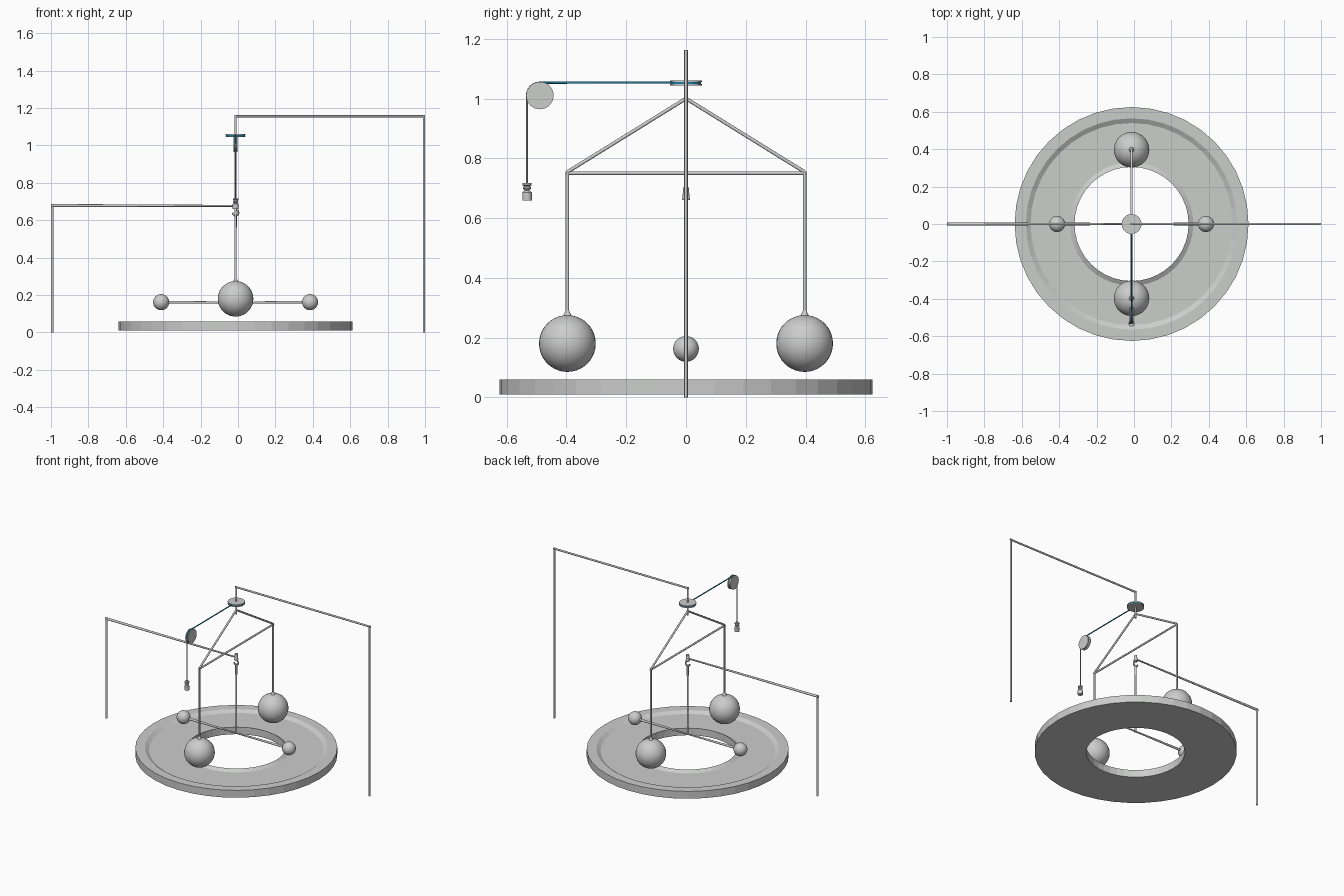
import bpy, bmesh, math
from mathutils import Vector, Matrix

if "Cube" in bpy.data.objects:
    bpy.data.objects.remove(bpy.data.objects["Cube"])

CX = -0.013  # axis of the instrument


def material(name, rgb):
    m = bpy.data.materials.new(name)
    m.diffuse_color = (*rgb, 1)
    m.use_nodes = True
    m.node_tree.nodes["Principled BSDF"].inputs["Base Color"].default_value = m.diffuse_color
    return m


GREY = material("metal_grey", (0.6, 0.61, 0.6))
BLUE = material("cord_blue", (0.01, 0.22, 0.36))


def finish(name, bm, mat, smooth=True):
    bmesh.ops.recalc_face_normals(bm, faces=bm.faces)
    me = bpy.data.meshes.new(name)
    bm.to_mesh(me)
    bm.free()
    ob = bpy.data.objects.new(name, me)
    bpy.context.collection.objects.link(ob)
    me.materials.append(mat)
    if smooth:
        bpy.ops.object.select_all(action='DESELECT')
        ob.select_set(True)
        bpy.context.view_layer.objects.active = ob
        bpy.ops.object.shade_smooth_by_angle(angle=math.radians(40))
    return ob


def bar(name, a, b, r1, r2=None, mat=GREY, sides=12):
    a, b = Vector(a), Vector(b)
    d = b - a
    mtx = Matrix.Translation((a + b) / 2) @ d.to_track_quat('Z', 'Y').to_matrix().to_4x4()
    bm = bmesh.new()
    bmesh.ops.create_cone(bm, cap_ends=True, segments=sides, radius1=r1,
                          radius2=r1 if r2 is None else r2, depth=d.length, matrix=mtx)
    return finish(name, bm, mat)


def ball(name, loc, r):
    bm = bmesh.new()
    bmesh.ops.create_uvsphere(bm, u_segments=32, v_segments=20, radius=r,
                              matrix=Matrix.Translation(loc))
    return finish(name, bm, GREY)


def lathe(name, profile, loc, segs, mat=GREY, rot=None, smooth=True):
    """Spin a closed (radius, height) profile about z."""
    bm = bmesh.new()
    rings = []
    for i in range(segs):
        t = 2 * math.pi * i / segs
        rings.append([bm.verts.new((r * math.cos(t), r * math.sin(t), z)) for r, z in profile])
    n = len(profile)
    for i in range(segs):
        p, q = rings[i], rings[(i + 1) % segs]
        for j in range(n):
            k = (j + 1) % n
            bm.faces.new((p[j], q[j], q[k], p[k]))
    bmesh.ops.remove_doubles(bm, verts=bm.verts, dist=1e-6)
    bmesh.ops.transform(bm, matrix=Matrix.Translation(loc) @ (rot or Matrix()), verts=bm.verts)
    return finish(name, bm, mat, smooth)


def tube(name, pts, r, mat):
    cu = bpy.data.curves.new(name, 'CURVE')
    cu.dimensions = '3D'
    cu.bevel_depth = r
    cu.bevel_resolution = 2
    cu.use_fill_caps = True
    s = cu.splines.new('POLY')
    s.points.add(len(pts) - 1)
    for p, co in zip(s.points, pts):
        p.co = (*co, 1)
    cu.materials.append(mat)
    ob = bpy.data.objects.new(name, cu)
    bpy.context.collection.objects.link(ob)
    return ob


# base ring with a shallow channel in its top
lathe("base_ring", [(0.305, 0.01), (0.625, 0.01), (0.625, 0.06), (0.565, 0.06), (0.54, 0.045),
                    (0.33, 0.045), (0.305, 0.06)], (CX, 0, 0), 40, smooth=False)

# tall support on the right, short support on the left
bar("right_post", (0.994, 0, 0), (0.994, 0, 1.162), 0.006)
bar("right_arm", (CX - 0.006, 0, 1.156), (1.0, 0, 1.156), 0.006)
bar("spindle", (CX, 0, 0.97), (CX, 0, 1.162), 0.006)
bar("left_post", (-0.993, 0, 0), (-0.993, 0, 0.686), 0.007)
bar("left_arm", (-1.0, 0, 0.679), (CX + 0.006, 0, 0.677), 0.008, 0.005)

# hanging frame and large balls
bar("frame_crossbar", (CX, -0.402, 0.75), (CX, 0.402, 0.75), 0.006)
for side, s in (("front", -1), ("back", 1)):
    y = 0.397 * s
    bar(side + "_frame_brace", (CX, 0, 1.0), (CX, y, 0.754), 0.006)
    bar(side + "_frame_rod", (CX, y, 0.25), (CX, y, 0.756), 0.006)
    bar(side + "_ball_collar", (CX, y, 0.268), (CX, y, 0.29), 0.016, 0.006)
    ball(side + "_large_ball", (CX, y, 0.18), 0.095)

# torsion beam with small balls
for side, s in (("left", -1), ("right", 1)):
    x = CX + 0.398 * s
    bar(side + "_beam", (CX, 0, 0.16), (x, 0, 0.162), 0.005, 0.008)
    ball(side + "_small_ball", (x, 0, 0.162), 0.043)
bar("torsion_rod", (CX, 0, 0.155), (CX, 0, 0.62), 0.006)

# clamp and hook holding the torsion rod
bar("hook_clamp", (CX, 0, 0.66), (CX, 0, 0.703), 0.013, 0.009)
tube("hook", [(CX, 0, 0.665)] + [(CX + 0.016 * math.sin(math.radians(t)), 0,
                                  0.64 + 0.016 * math.cos(math.radians(t)))
                                 for t in range(0, 271, 30)], 0.0045, GREY)
bar("rod_eye", (CX, 0, 0.56), (CX, 0, 0.632), 0.007)

# horizontal drive pulley with blue cord in its groove
for nm, z in (("lower", 1.0465), ("upper", 1.0575)):
    lathe(nm + "_drive_flange", [(0, -0.0025), (0.053, -0.0025), (0.053, 0.0025), (0, 0.0025)],
          (CX, 0, z), 32)
lathe("drive_pulley_cord", [(0, -0.0035), (0.05, -0.0035), (0.05, 0.0035), (0, 0.0035)],
      (CX, 0, 1.052), 32, BLUE)

# upright guide wheel
WY, WZ = -0.489, 1.01
lathe("guide_wheel", [(0, -0.011), (0.046, -0.011), (0.046, -0.006), (0.039, -0.003),
                      (0.039, 0.003), (0.046, 0.006), (0.046, 0.011), (0, 0.011)],
      (CX, WY, WZ), 32, rot=Matrix.Rotation(math.pi / 2, 4, 'Y'))

# blue cord from the drive pulley over the wheel, then the hanging string
arc = [(CX, WY - 0.043 * math.sin(math.radians(t)), WZ + 0.043 * math.cos(math.radians(t)))
       for t in range(0, 91, 15)]
tube("drive_cord", [(CX, -0.04, 1.054)] + arc, 0.0038, BLUE)
YW = WY - 0.043
bar("hanging_string", (CX, YW, 0.705), (CX, YW, WZ), 0.003, sides=8)

# hanging weight
lathe("weight", [(0, 0.659), (0.016, 0.659), (0.016, 0.686), (0.008, 0.692), (0.014, 0.698),
                 (0.014, 0.704), (0.009, 0.707), (0.015, 0.710), (0.015, 0.717), (0, 0.717)],
      (CX, YW, 0), 20)
